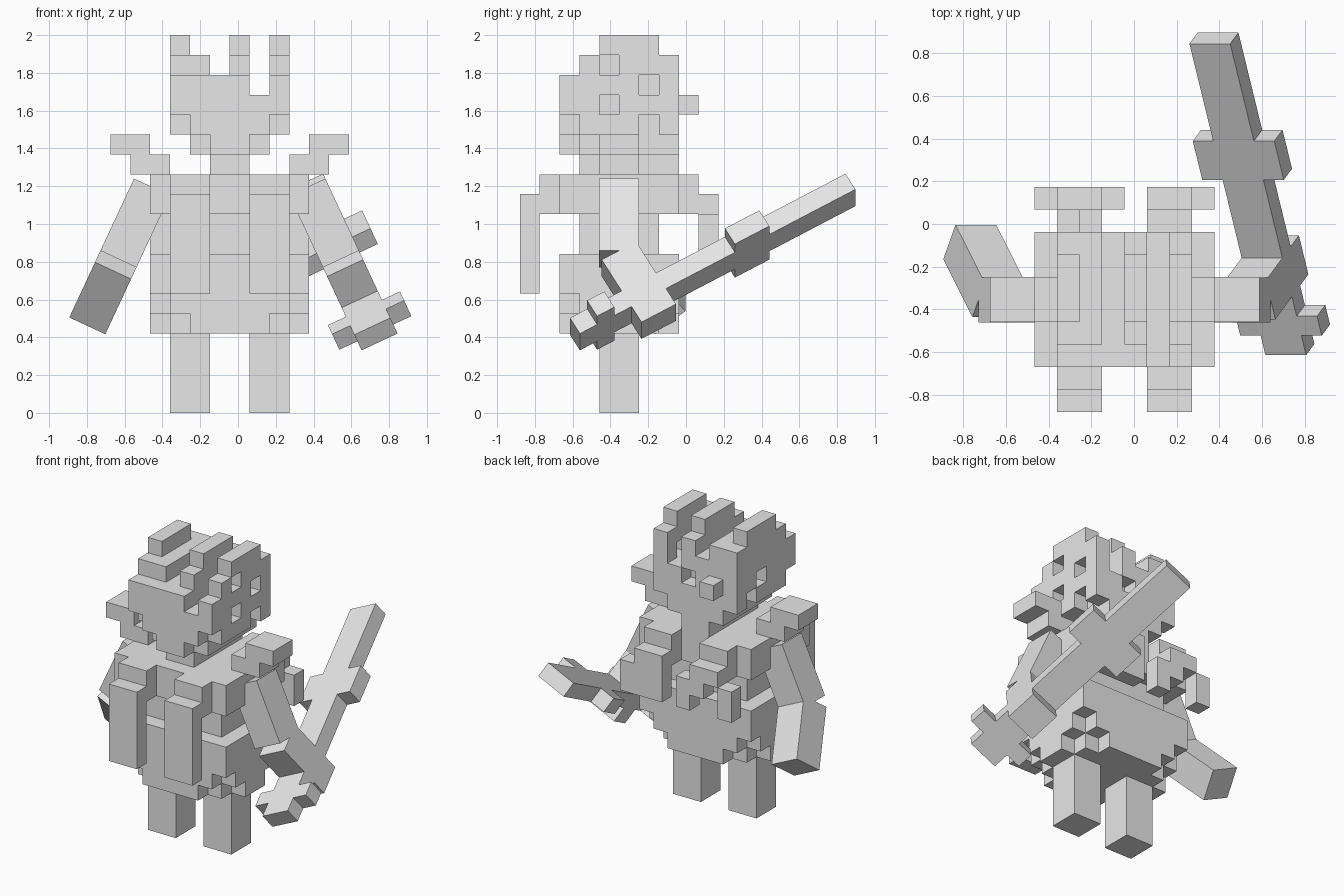
import bpy, bmesh, math
from itertools import product
from mathutils import Vector, Matrix

if "Cube" in bpy.data.objects:
    bpy.data.objects.remove(bpy.data.objects["Cube"])

U = 2 / 19                              # size of one block
ORIGIN = Vector((-0.465, -0.88, 0))     # corner of the block grid

mat = bpy.data.materials.new("plain_grey")
mat.diffuse_color = (0.8, 0.8, 0.8, 1)
mat.use_nodes = True
mat.node_tree.nodes["Principled BSDF"].inputs["Base Color"].default_value = mat.diffuse_color


def cells(boxes):
    """All grid cells inside boxes given as (x0, x1, y0, y1, z0, z1)."""
    out = set()
    for x0, x1, y0, y1, z0, z1 in boxes:
        out |= set(product(range(x0, x1), range(y0, y1), range(z0, z1)))
    return out


def blocks(name, add, cut=(), matrix=None):
    """Outer skin of a set of blocks, with flat areas joined."""
    solid = cells(add) - cells(cut)
    bm = bmesh.new()
    verts = {}

    def vert(p):
        if p not in verts:
            verts[p] = bm.verts.new(p)
        return verts[p]

    for c in solid:
        for axis in range(3):
            for side in (0, 1):
                n = list(c)
                n[axis] += 2 * side - 1
                if tuple(n) in solid:
                    continue
                a, b = (axis + 1) % 3, (axis + 2) % 3
                loop = []
                for da, db in ((0, 0), (1, 0), (1, 1), (0, 1)):
                    p = list(c)
                    p[axis] += side
                    p[a] += da
                    p[b] += db
                    loop.append(vert(tuple(p)))
                bm.faces.new(loop if side else loop[::-1])
    bm.transform(matrix or Matrix.Translation(ORIGIN) @ Matrix.Scale(U, 4))
    bmesh.ops.recalc_face_normals(bm, faces=bm.faces)
    me = bpy.data.meshes.new(name)
    bm.to_mesh(me)
    bm.free()
    me.materials.append(mat)
    ob = bpy.data.objects.new(name, me)
    bpy.context.collection.objects.link(ob)
    return ob


# Legs
for side, x in (("left", 1), ("right", 5)):
    blocks(side + "_leg", [(x, x + 2, 4, 6, 0, 4)])

# Skirt with a stepped hem at the corners
hem = []
for y, y2 in ((2, 3), (7, 6)):
    for x, x2 in ((0, 1), (7, 6)):
        hem += [(x, x + 1, y, y + 1, 4, 6), (x2, x2 + 1, y, y + 1, 4, 5),
                (x, x + 1, y2, y2 + 1, 4, 5)]
blocks("skirt", [(0, 8, 2, 8, 4, 8)], hem)

# Torso
blocks("waist", [(1, 7, 3, 7, 8, 10)])
blocks("chest", [(0, 8, 2, 8, 10, 12)])
blocks("neck", [(3, 5, 3, 8, 12, 13)])

# Hanging cloth at the front
for side, x in (("left", 1), ("right", 5)):
    blocks(side + "_front_cloth", [(x, x + 2, 1, 2, 10, 12), (x, x + 2, 0, 1, 6, 11)])

# Hanging cloth at the back
blocks("left_back_cloth", [(1, 3, 8, 9, 10, 12), (1, 3, 9, 10, 10, 11), (2, 3, 9, 10, 9, 11),
                           (0, 1, 9, 10, 8, 10), (3, 4, 9, 10, 8, 10)])
blocks("right_back_cloth", [(5, 7, 8, 9, 10, 12), (5, 7, 9, 10, 8, 11), (7, 8, 9, 10, 8, 10)])

# Shoulder pads
blocks("left_shoulder_pad", [(-1, 1, 4, 6, 12, 13), (-2, 0, 4, 6, 13, 14)])
blocks("right_shoulder_pad", [(7, 9, 4, 6, 12, 13), (8, 10, 4, 6, 13, 14)])

# Head: chin, face, ridged hair and a knot behind
blocks("head",
       [(3, 5, 2, 3, 13, 14), (2, 6, 3, 8, 13, 14),
        (2, 6, 2, 3, 14, 15), (1, 7, 3, 8, 14, 15),
        (1, 7, 2, 8, 15, 17),
        (1, 3, 3, 8, 17, 18), (1, 2, 4, 7, 18, 19),
        (4, 5, 3, 8, 17, 18), (4, 5, 4, 7, 18, 19),
        (6, 7, 3, 8, 17, 18), (6, 7, 4, 7, 18, 19),
        (2, 3, 8, 9, 15, 16)],
       [(5, 6, 2, 8, 16, 17),                          # slot in the hair
        (6, 7, 4, 5, 17, 18), (6, 7, 6, 7, 16, 17),    # holes on the right
        (6, 7, 4, 5, 15, 16), (6, 7, 6, 7, 14, 15),
        (1, 2, 6, 7, 14, 15), (1, 2, 5, 6, 15, 16),    # holes on the left
        (4, 5, 7, 8, 15, 16)])                         # hole at the back


def frame(side, bend, origin):
    """Arm frame: x sideways, y backward, z down along the limb."""
    t = math.radians(25)
    u = Vector((math.cos(t), 0, side * math.sin(t)))
    d = Vector((side * math.sin(t), 0, -math.cos(t)))
    b = math.radians(bend)
    y = Vector((0, 1, 0))
    f = d * math.cos(b) + y * math.sin(b)
    n = y * math.cos(b) - d * math.sin(b)
    m = Matrix((u, n, f)).transposed().to_4x4()
    return Matrix.Translation(origin) @ m @ Matrix.Scale(U, 4), d


# Arms, the right hand holding the sword
for name, side, bend in (("left", -1, 40), ("right", 1, 30)):
    shoulder = Vector((-0.044 + side * 0.411, -0.355, 1.196))
    upper, down = frame(side, 0, shoulder)
    lower, _ = frame(side, bend, shoulder + down * 4 * U)
    blocks(name + "_upper_arm", [(-1, 1, -1, 1, 0, 4)], matrix=upper)
    blocks(name + "_forearm", [(-1, 1, -1, 1, 0, 4)], matrix=lower)
    if side == 1:
        blocks("sword", [(-1, 1, -4, 12, 2, 3), (-2, 2, -3, -2, 2, 3), (-2, 2, 5, 7, 2, 3)],
               matrix=lower)
